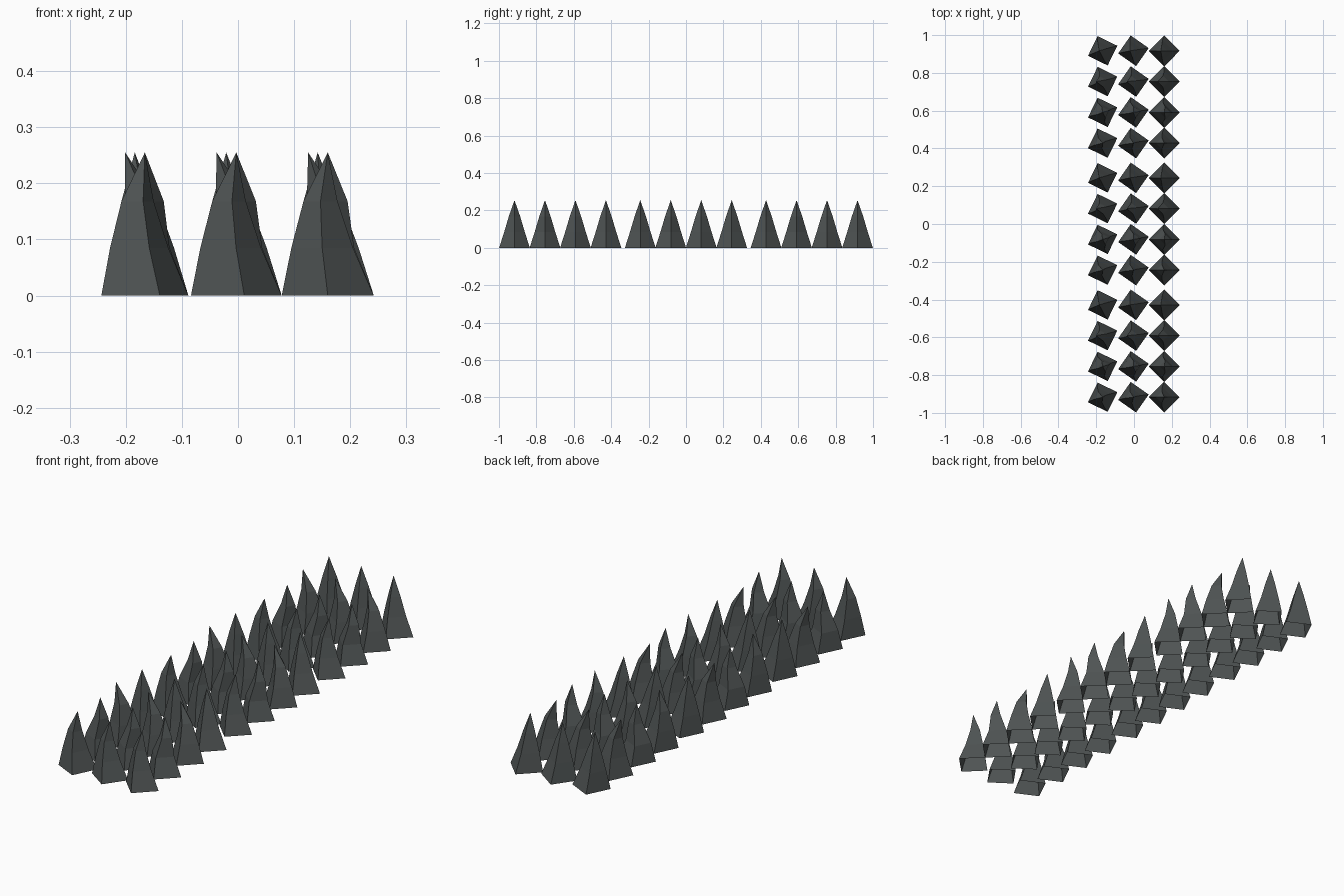
import bpy, bmesh, math

if "Cube" in bpy.data.objects:
    bpy.data.objects.remove(bpy.data.objects["Cube"])

slate = bpy.data.materials.new("dark slate")
slate.diffuse_color = (0.078, 0.088, 0.088, 1)
slate.use_nodes = True
slate.node_tree.nodes["Principled BSDF"].inputs["Base Color"].default_value = slate.diffuse_color

RADIUS, PITCH, GROUP = 0.082, 0.163, 0.6725
LEVELS = [(0.0, 1.0), (0.085, 0.67), (0.168, 0.37)]   # height, radius factor
TIP_Z = 0.255

# sideways lean per row variant: lower ring, upper ring, tip
LEANS = [(-0.010, -0.013, 0.0),
         (-0.008, 0.005, 0.0),
         (0.0, -0.007, -0.035),
         (-0.009, -0.013, -0.018)]
# columns: x centre, twist in degrees
COLUMNS = [(-0.166, 19), (-0.003, 10), (0.160, 0)]


def add_spike(bm, cx, cy, twist, lean):
    """Bent four-sided spike, open underneath."""
    rings = []
    for (z, f), dx in zip(LEVELS, (0.0,) + lean[:2]):
        rings.append([bm.verts.new((cx + dx + RADIUS * f * math.cos(a),
                                    cy + RADIUS * f * math.sin(a), z))
                      for a in (math.radians(twist + 90 * k) for k in range(4))])
    tip = bm.verts.new((cx + lean[2], cy, TIP_Z))
    for k in range(4):
        n = (k + 1) % 4
        for low, high in zip(rings, rings[1:]):
            bm.faces.new((low[k], low[n], high[n], high[k]))
        bm.faces.new((rings[-1][k], rings[-1][n], tip))


# three strips of 3 x 4 spikes
for g, name in enumerate(("front_spikes", "middle_spikes", "back_spikes")):
    bm = bmesh.new()
    for row, lean in enumerate(LEANS):
        y = (g - 1) * GROUP + (row - 1.5) * PITCH
        for x, twist in COLUMNS:
            add_spike(bm, x, y, twist, lean)
    mesh = bpy.data.meshes.new(name)
    bm.to_mesh(mesh)
    bm.free()
    mesh.materials.append(slate)
    bpy.context.collection.objects.link(bpy.data.objects.new(name, mesh))
